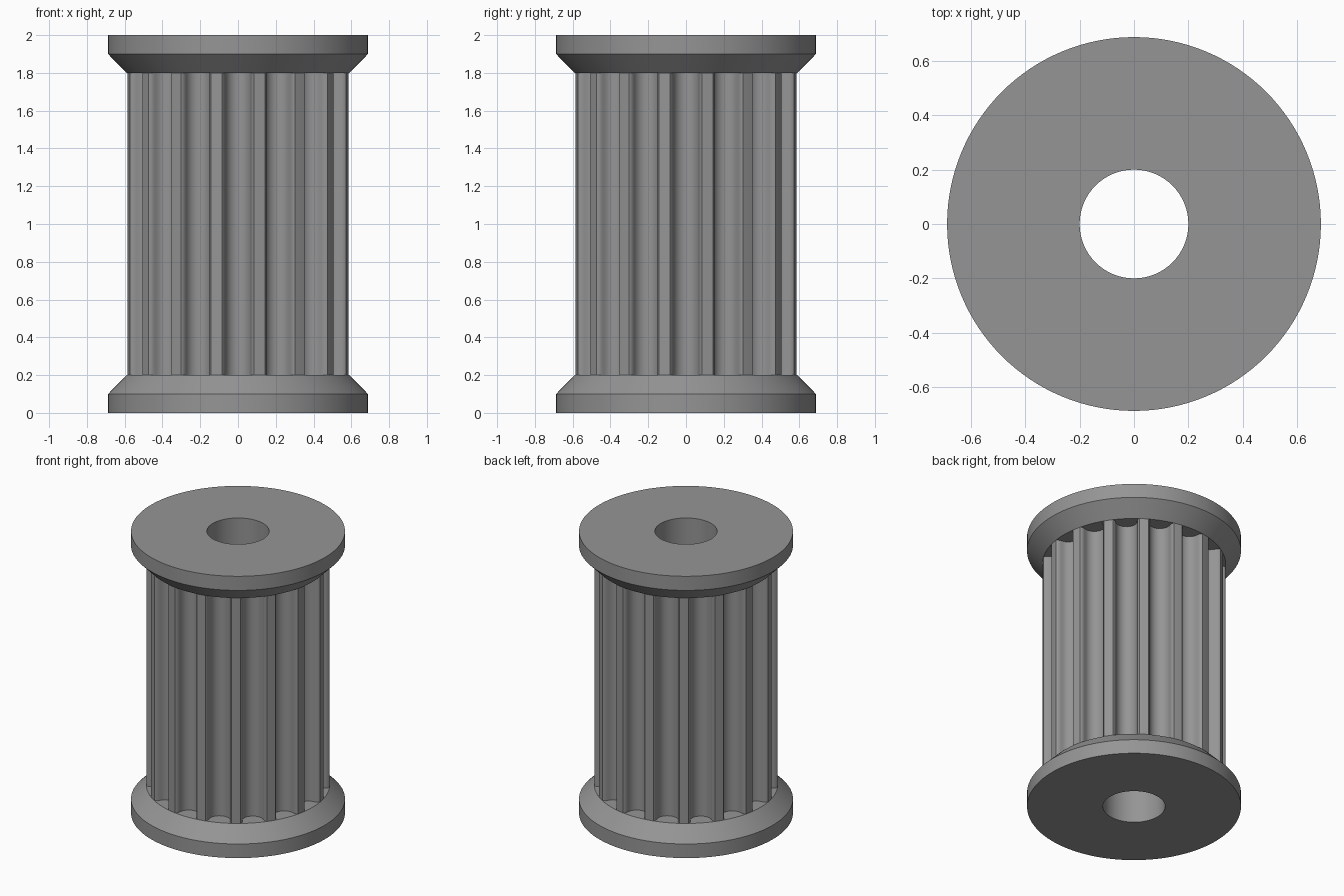
import bpy, bmesh, math

if "Cube" in bpy.data.objects:
    bpy.data.objects.remove(bpy.data.objects["Cube"])

TEETH = 16
R_TIP, R_FLANGE, R_BORE = 0.59, 0.688, 0.2
HALF_W = 0.086          # half width of a groove at its mouth

grey = bpy.data.materials.new("plain grey")
grey.diffuse_color = (0.3, 0.3, 0.3, 1)
grey.use_nodes = True
grey.node_tree.nodes["Principled BSDF"].inputs["Base Color"].default_value = grey.diffuse_color


def circle(r, n=128):
    return [(r * math.cos(2 * math.pi * i / n), r * math.sin(2 * math.pi * i / n))
            for i in range(n)]


def ring_solid(name, sections):
    """Closed ring-shaped solid through (outline, z) sections of equal point count."""
    bm = bmesh.new()
    loops = [[bm.verts.new((x, y, z)) for x, y in pts] for pts, z in sections]
    n = len(loops[0])
    for k, a in enumerate(loops):
        b = loops[(k + 1) % len(loops)]
        for i in range(n):
            j = (i + 1) % n
            bm.faces.new((a[i], a[j], b[j], b[i]))
    bmesh.ops.recalc_face_normals(bm, faces=bm.faces)
    mesh = bpy.data.meshes.new(name)
    bm.to_mesh(mesh)
    bm.free()
    mesh.materials.append(grey)
    ob = bpy.data.objects.new(name, mesh)
    bpy.context.collection.objects.link(ob)
    bpy.ops.object.select_all(action='DESELECT')
    ob.select_set(True)
    bpy.context.view_layer.objects.active = ob
    bpy.ops.object.shade_smooth_by_angle(angle=math.radians(30))
    return ob


# Groove profile (sideways, depth): rounded lip, then a round bottom
lip = [(-HALF_W, 0), (-0.08, 0.005), (-0.073, 0.014)]
arc = [(-0.069 * math.cos(math.pi * i / 12), 0.03 + 0.069 * math.sin(math.pi * i / 12))
       for i in range(13)]
groove = lip + arc + [(-t, d) for t, d in reversed(lip)]

# Fluted outline: one groove and one land point per tooth
outline = []
mouth = math.sqrt(R_TIP ** 2 - HALF_W ** 2)
step = 2 * math.pi / TEETH
for k in range(TEETH):
    a = k * step
    c, s = math.cos(a), math.sin(a)
    outline += [((mouth - d) * c - t * s, (mouth - d) * s + t * c) for t, d in groove]
    outline.append((R_TIP * math.cos(a + step / 2), R_TIP * math.sin(a + step / 2)))

# Inner outline follows the same angles so that the end faces stay clean
bore = [(R_BORE * x / math.hypot(x, y), R_BORE * y / math.hypot(x, y)) for x, y in outline]

# Toothed core
ring_solid("toothed_core", [(outline, 0.2), (outline, 1.8), (bore, 1.8), (bore, 0.2)])

# End flanges: straight rim with a conical inner side
for name, z0, d in (("bottom_flange", 0, 1), ("top_flange", 2, -1)):
    ring_solid(name, [(circle(R_BORE), z0), (circle(R_FLANGE), z0),
                      (circle(R_FLANGE), z0 + 0.1 * d), (circle(R_TIP), z0 + 0.2 * d),
                      (circle(R_BORE), z0 + 0.2 * d)])
